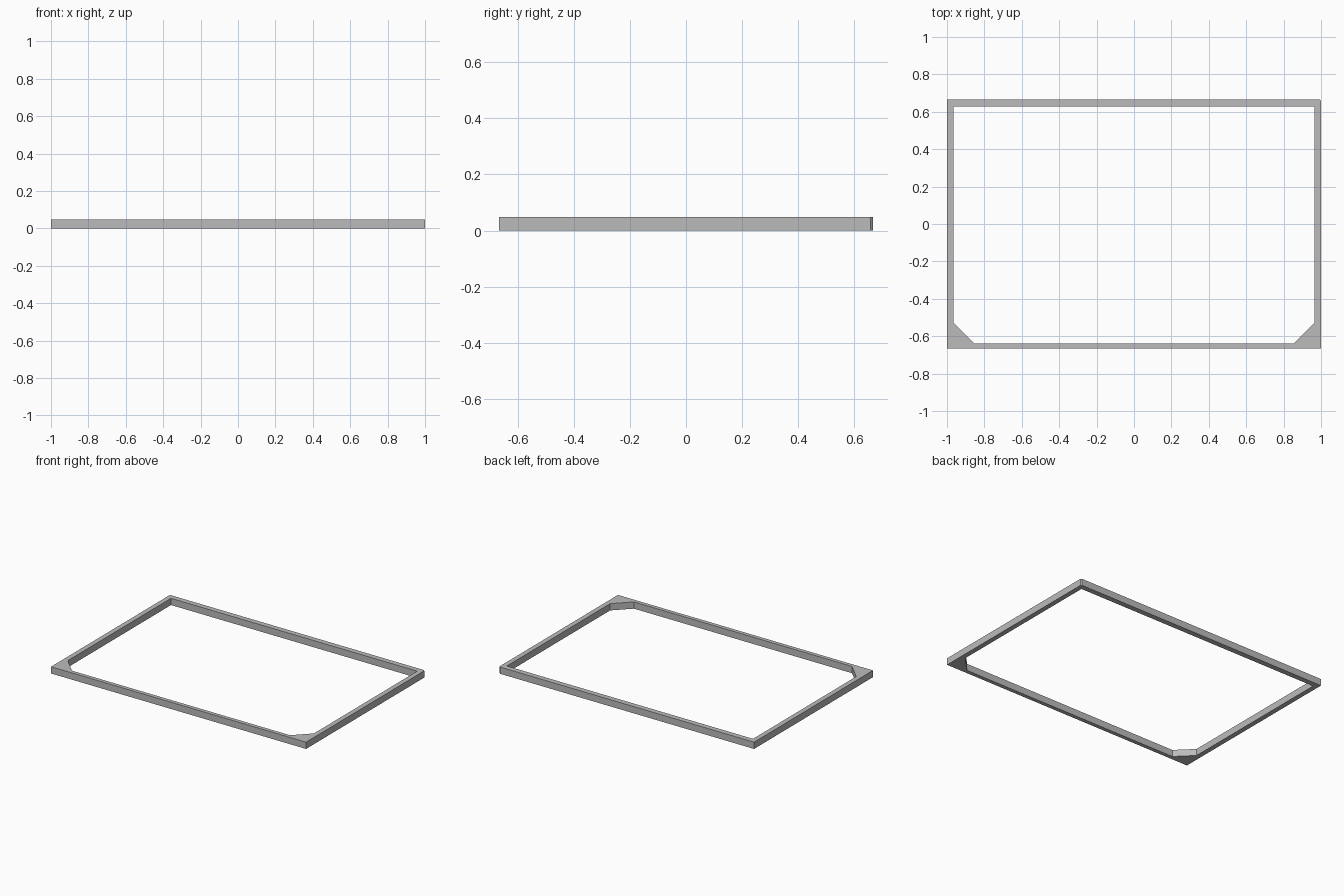
import bpy
import bmesh
from mathutils import Vector

cube = bpy.data.objects.get("Cube")
if cube:
    bpy.data.objects.remove(cube, do_unlink=True)

HALF_X, HALF_Y, HEIGHT = 1.0, 0.666, 0.048
SIDE, BACK, FRONT = 0.035, 0.038, 0.028   # rail widths
GUSSET, NICK = 0.11, 0.008                # front corner gussets, back left corner cut

grey = bpy.data.materials.new("frame_grey")
grey.use_nodes = True
colour = (0.5, 0.5, 0.5, 1)
grey.diffuse_color = colour
grey.node_tree.nodes["Principled BSDF"].inputs["Base Color"].default_value = colour

# Outer outline with one slightly clipped corner
outer = [(-HALF_X, -HALF_Y), (HALF_X, -HALF_Y), (HALF_X, HALF_Y - NICK),
         (HALF_X - NICK, HALF_Y), (-HALF_X, HALF_Y)]

# Opening with diagonal gussets at both front corners
ix, front, back = HALF_X - SIDE, -HALF_Y + FRONT, HALF_Y - BACK
opening = [(-ix + GUSSET, front), (ix - GUSSET, front), (ix, front + GUSSET),
           (ix, back), (-ix, back), (-ix, front + GUSSET)]


def add_loop(bm, points):
    verts = [bm.verts.new((x, y, 0)) for x, y in points]
    return [bm.edges.new((v, verts[i - 1])) for i, v in enumerate(verts)]


# Fill between the outlines and raise to the rail height
bm = bmesh.new()
edges = add_loop(bm, outer) + add_loop(bm, opening)
bmesh.ops.triangle_fill(bm, edges=edges, use_beauty=True, normal=Vector((0, 0, 1)))
raised = bmesh.ops.extrude_face_region(bm, geom=bm.faces[:], use_keep_orig=True)
top = [g for g in raised["geom"] if isinstance(g, bmesh.types.BMVert)]
bmesh.ops.translate(bm, verts=top, vec=(0, 0, HEIGHT))
bmesh.ops.recalc_face_normals(bm, faces=bm.faces[:])

mesh = bpy.data.meshes.new("rectangular_frame")
bm.to_mesh(mesh)
bm.free()
mesh.materials.append(grey)
frame = bpy.data.objects.new("rectangular_frame", mesh)
bpy.context.collection.objects.link(frame)
